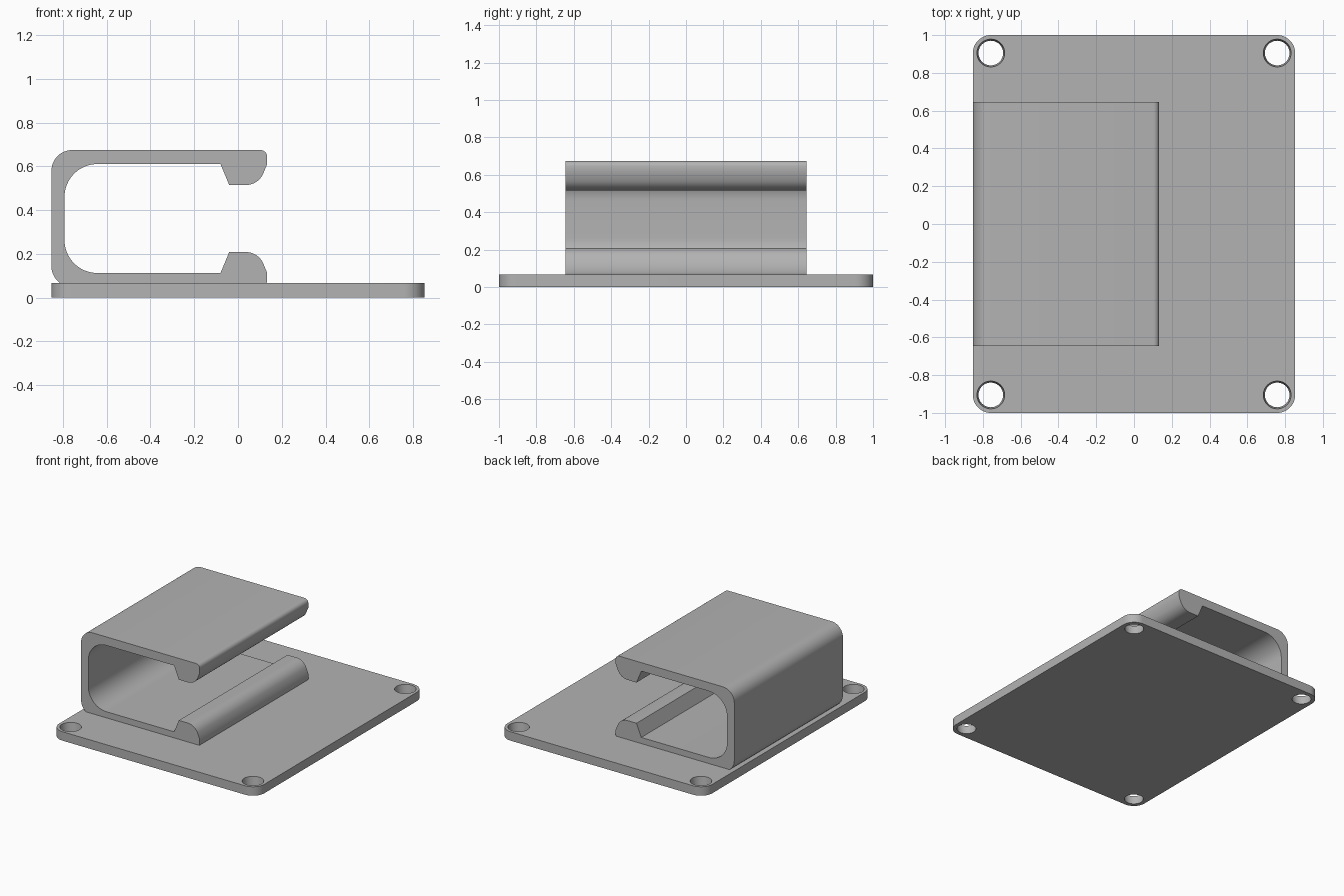
import bpy
import bmesh
from math import cos, sin, radians

cube = bpy.data.objects.get("Cube")
if cube:
    bpy.data.objects.remove(cube, do_unlink=True)

grey = bpy.data.materials.new("matte_grey")
grey.use_nodes = True
grey.diffuse_color = (0.45, 0.45, 0.45, 1)
grey.node_tree.nodes["Principled BSDF"].inputs["Base Color"].default_value = (0.45, 0.45, 0.45, 1)


def arc(cx, cy, r, start, end, steps=12):
    """Points on a circular arc, angles in degrees."""
    angles = [radians(start + (end - start) * i / steps) for i in range(steps + 1)]
    return [(cx + r * cos(a), cy + r * sin(a)) for a in angles]


def extrude(name, points, offset):
    """Solid made by sweeping a closed outline of 3D points along offset."""
    bm = bmesh.new()
    face = bm.faces.new([bm.verts.new(p) for p in points])
    result = bmesh.ops.extrude_face_region(bm, geom=[face], use_keep_orig=True)
    verts = [v for v in result["geom"] if isinstance(v, bmesh.types.BMVert)]
    bmesh.ops.translate(bm, vec=offset, verts=verts)
    bmesh.ops.recalc_face_normals(bm, faces=bm.faces)
    mesh = bpy.data.meshes.new(name)
    bm.to_mesh(mesh)
    bm.free()
    obj = bpy.data.objects.new(name, mesh)
    bpy.context.collection.objects.link(obj)
    mesh.materials.append(grey)
    return obj


def smooth(obj):
    bpy.ops.object.select_all(action="DESELECT")
    obj.select_set(True)
    bpy.context.view_layer.objects.active = obj
    bpy.ops.object.shade_smooth_by_angle(angle=radians(25))


# Base plate with rounded corners
HX, HY, THICK, R = 0.853, 1.0, 0.067, 0.095
outline = []
for i, (sx, sy) in enumerate([(1, 1), (-1, 1), (-1, -1), (1, -1)]):
    outline += arc(sx * (HX - R), sy * (HY - R), R, 90 * i, 90 * i + 90)
plate = extrude("base_plate", [(x, y, 0) for x, y in outline], (0, 0, THICK))

# Slightly tapered screw holes, concentric with the corners
for sx in (-1, 1):
    for sy in (-1, 1):
        bpy.ops.mesh.primitive_cone_add(
            vertices=48, radius1=0.061, radius2=0.078, depth=THICK * 2,
            location=(sx * (HX - R), sy * (HY - R), THICK / 2))
        cutter = bpy.context.object
        cutter.name = "screw_hole_cutter"
        cutter.hide_render = True
        cut = plate.modifiers.new("screw_hole", "BOOLEAN")
        cut.object = cutter
        cut.solver = "EXACT"
        bpy.context.view_layer.objects.active = plate
        bpy.ops.object.modifier_apply(modifier=cut.name)
        bpy.data.objects.remove(cutter, do_unlink=True)
smooth(plate)

# Clip: upper half of the C profile, mirrored about its middle height
MID, TOP, LEFT, TIP = 0.362, 0.675, -0.853, 0.133
upper = arc(LEFT + 0.095, TOP - 0.095, 0.095, 180, 90)      # outer back corner
upper += arc(TIP - 0.03, TOP - 0.03, 0.03, 90, 0, 6)        # tip corner
upper += [(TIP, 0.61)]
upper += arc(0.035, 0.603, 0.088, -25, -90)                 # rounded lip
upper += [(-0.04, 0.515), (-0.08, 0.611)]                   # catch slope
upper += arc(-0.643, 0.461, 0.15, 90, 180, 16)              # inner back corner
lower = [(x, 2 * MID - z) for x, z in reversed(upper)]
WIDTH = 1.29
clip = extrude("clip", [(x, -WIDTH / 2, z) for x, z in upper + lower], (0, WIDTH, 0))
smooth(clip)
